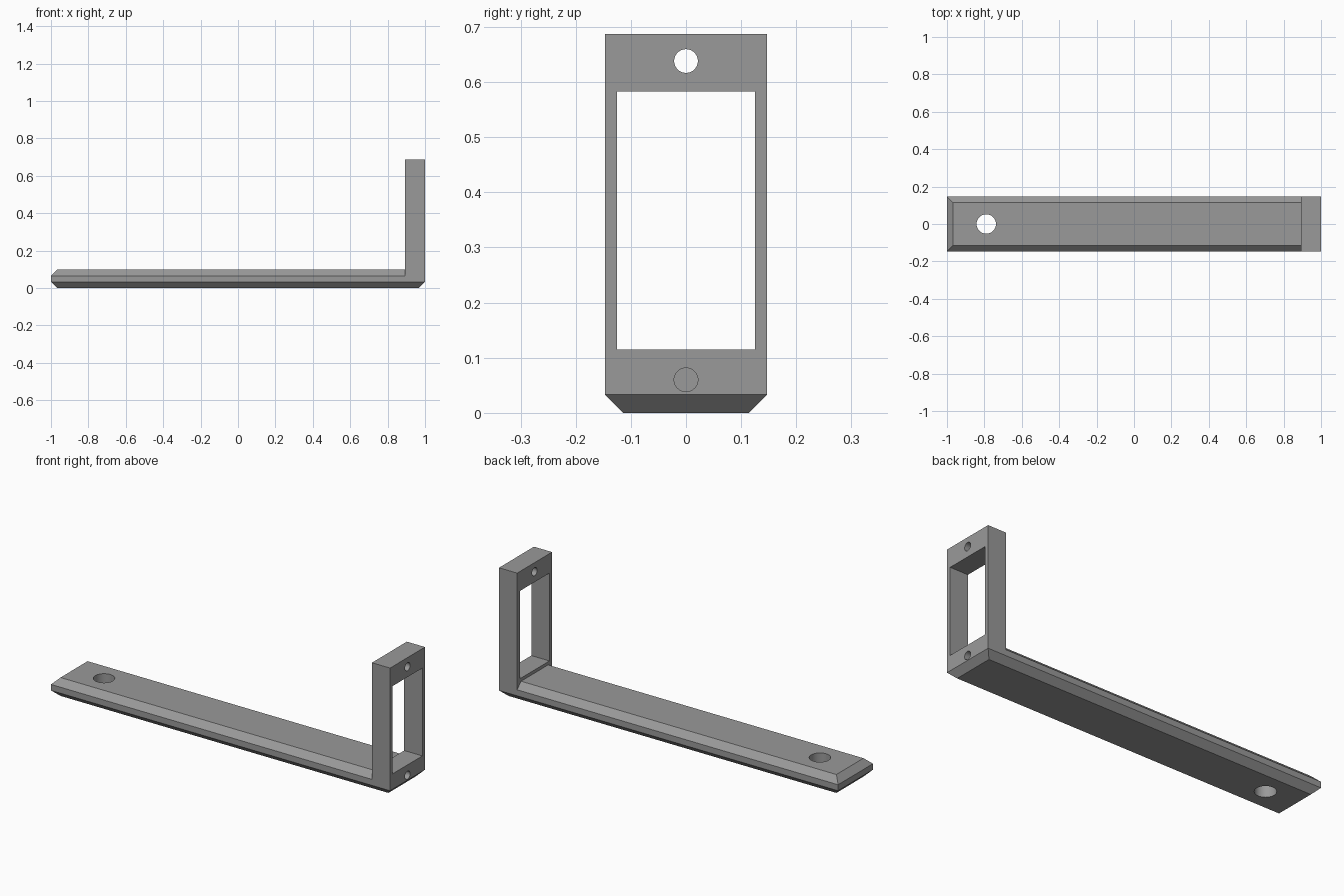
import bpy, bmesh, math
from mathutils import Matrix

if "Cube" in bpy.data.objects:
    bpy.data.objects.remove(bpy.data.objects["Cube"])

W = 0.147      # half width
C = 0.033      # chamfer size

grey = bpy.data.materials.new("mid grey")
grey.diffuse_color = (0.32, 0.32, 0.32, 1)
grey.use_nodes = True
grey.node_tree.nodes["Principled BSDF"].inputs["Base Color"].default_value = grey.diffuse_color


def finish(name, bm):
    bmesh.ops.recalc_face_normals(bm, faces=bm.faces)
    mesh = bpy.data.meshes.new(name)
    bm.to_mesh(mesh)
    bm.free()
    mesh.materials.append(grey)
    ob = bpy.data.objects.new(name, mesh)
    bpy.context.collection.objects.link(ob)
    return ob


def loft(name, rings):
    """Stack of rectangles (x0, x1, half y, z) skinned into a solid."""
    bm = bmesh.new()
    loops = [[bm.verts.new(p) for p in
              ((x0, -y, z), (x1, -y, z), (x1, y, z), (x0, y, z))]
             for x0, x1, y, z in rings]
    bm.faces.new(loops[0])
    bm.faces.new(loops[-1])
    for a, b in zip(loops, loops[1:]):
        for i in range(4):
            j = (i + 1) % 4
            bm.faces.new((a[i], a[j], b[j], b[i]))
    return finish(name, bm)


def rod(name, centre, radius, length, along_x=False):
    bm = bmesh.new()
    turn = Matrix.Rotation(math.pi / 2, 4, 'Y') if along_x else Matrix()
    bmesh.ops.create_cone(bm, cap_ends=True, segments=48, radius1=radius,
                          radius2=radius, depth=length,
                          matrix=Matrix.Translation(centre) @ turn)
    return finish(name, bm)


def combine(ob, other, operation):
    other.hide_render = True
    mod = ob.modifiers.new("join", 'BOOLEAN')
    mod.operation, mod.object, mod.solver = operation, other, 'EXACT'
    bpy.context.view_layer.objects.active = ob
    bpy.ops.object.modifier_apply(modifier=mod.name)
    bpy.data.objects.remove(other)


# Long bar with chamfered top and bottom edges
bracket = loft("bracket", [(-1 + C, 1 - C, W - C, 0), (-1, 1, W, C),
                           (-1, 1, W, 0.065), (-1 + C, 1 - C, W - C, 0.098)])

# Upright end frame
combine(bracket, loft("upright", [(0.893, 1, W, C), (0.893, 1, W, 0.687)]), 'UNION')

# Window, mounting hole, upper through hole, lower blind hole
combine(bracket, loft("window", [(0.8, 1.1, 0.125, 0.115), (0.8, 1.1, 0.125, 0.583)]), 'DIFFERENCE')
combine(bracket, rod("mounting_hole", (-0.79, 0, 0.05), 0.052, 0.4), 'DIFFERENCE')
combine(bracket, rod("upper_hole", (0.95, 0, 0.638), 0.0215, 0.4, True), 'DIFFERENCE')
combine(bracket, rod("lower_hole", (0.99, 0, 0.06), 0.0215, 0.2, True), 'DIFFERENCE')

# Smooth hole walls, crisp edges elsewhere
bpy.ops.object.select_all(action='DESELECT')
bracket.select_set(True)
bpy.context.view_layer.objects.active = bracket
bpy.ops.object.shade_smooth_by_angle(angle=math.radians(25))
